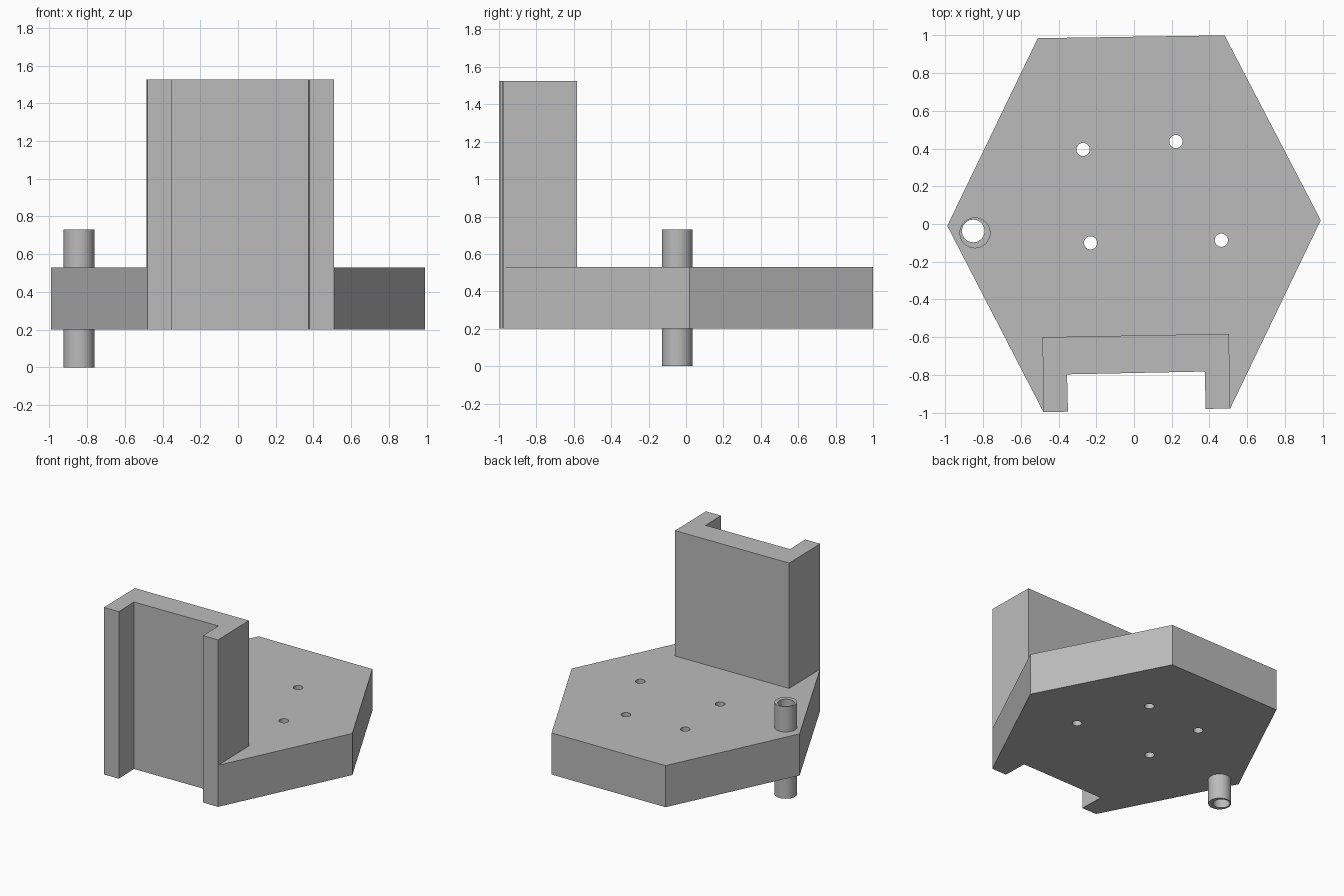
import bpy, bmesh, math

cube = bpy.data.objects.get("Cube")
if cube:
    bpy.data.objects.remove(cube, do_unlink=True)

grey = bpy.data.materials.new("plain grey")
grey.use_nodes = True
colour = (0.5, 0.5, 0.5, 1)
grey.diffuse_color = colour
grey.node_tree.nodes["Principled BSDF"].inputs["Base Color"].default_value = colour


def prism(name, outline, bottom, top):
    """Extrude a counter-clockwise outline between two heights."""
    bm = bmesh.new()
    face = bm.faces.new([bm.verts.new((x, y, bottom)) for x, y in outline])
    grown = bmesh.ops.extrude_face_region(bm, geom=[face])["geom"]
    verts = [g for g in grown if isinstance(g, bmesh.types.BMVert)]
    bmesh.ops.translate(bm, vec=(0, 0, top - bottom), verts=verts)
    bmesh.ops.recalc_face_normals(bm, faces=bm.faces)
    mesh = bpy.data.meshes.new(name)
    bm.to_mesh(mesh)
    bm.free()
    mesh.materials.append(grey)
    obj = bpy.data.objects.new(name, mesh)
    bpy.context.collection.objects.link(obj)
    return obj


def circle(x, y, radius, sides=40):
    steps = [2 * math.pi * i / sides for i in range(sides)]
    return [(x + radius * math.cos(a), y + radius * math.sin(a)) for a in steps]


def activate(obj):
    bpy.ops.object.select_all(action="DESELECT")
    obj.select_set(True)
    bpy.context.view_layer.objects.active = obj


def drill(obj, outline):
    """Cut a vertical through hole."""
    cutter = prism("hole_cutter", outline, -0.5, 2)
    cutter.hide_render = True
    mod = obj.modifiers.new("hole", "BOOLEAN")
    mod.operation, mod.solver, mod.object = "DIFFERENCE", "EXACT", cutter
    activate(obj)
    bpy.ops.object.modifier_apply(modifier=mod.name)
    bpy.data.objects.remove(cutter, do_unlink=True)


# Front channel outline, shared by the plate notch and the upright
notch = [(-0.48, -0.997), (-0.35, -0.995), (-0.355, -0.797),
         (0.375, -0.782), (0.38, -0.98), (0.51, -0.978)]

# Hexagonal base plate with the channel cut into its front edge
plate = prism("base_plate", notch + [(0.99, 0.02), (0.48, 1.0),
              (-0.51, 0.985), (-0.99, -0.01)], 0.2, 0.53)

# Four screw holes and the socket for the tube
for x, y in [(-0.27, 0.395), (0.222, 0.437), (-0.23, -0.1), (0.463, -0.086)]:
    drill(plate, circle(x, y, 0.035))
tube_outline = circle(-0.843, -0.047, 0.082)
drill(plate, tube_outline)

# Upright channel standing on the front of the plate
prism("upright_channel", notch + [(0.503, -0.582), (-0.485, -0.6)], 0.53, 1.525)

# Tube through the plate, with a slightly off-centre bore
tube = prism("tube", tube_outline, 0, 0.73)
drill(tube, circle(-0.852, -0.037, 0.06))

for obj in (plate, tube):
    activate(obj)
    bpy.ops.object.shade_smooth_by_angle(angle=math.radians(30))
